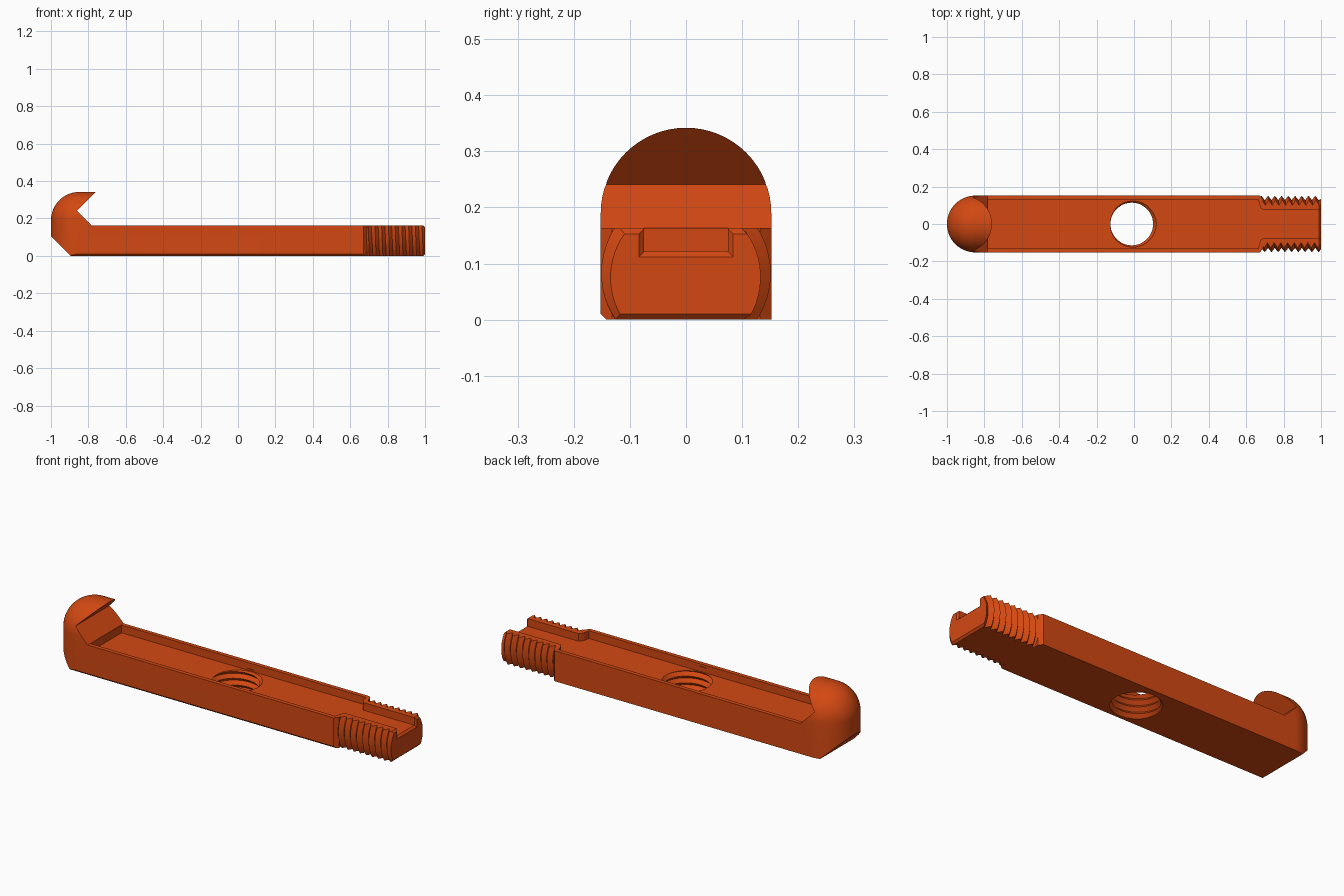
import bpy, bmesh
from math import sin, cos, pi
from mathutils import Matrix, Vector

old = bpy.data.objects.get("Cube")
if old:
    bpy.data.objects.remove(old, do_unlink=True)

R = 0.152            # half width of the bar, also the head radius
HEAD_X, HEAD_Z = -0.848, 0.19
TOP, FLOOR = 0.163, 0.122
PITCH = 0.036

orange = bpy.data.materials.new("burnt_orange")
orange.use_nodes = True
colour = (0.65, 0.065, 0.006, 1)
orange.diffuse_color = colour
bsdf = next(n for n in orange.node_tree.nodes if n.type == 'BSDF_PRINCIPLED')
bsdf.inputs["Base Color"].default_value = colour
bsdf.inputs["Roughness"].default_value = 0.6


def finish(name, bm):
    bmesh.ops.recalc_face_normals(bm, faces=bm.faces)
    mesh = bpy.data.meshes.new(name)
    bm.to_mesh(mesh)
    bm.free()
    mesh.materials.append(orange)
    obj = bpy.data.objects.new(name, mesh)
    bpy.context.collection.objects.link(obj)
    return obj


def loft(name, rings):
    """Solid through a stack of rings with equal point counts."""
    bm = bmesh.new()
    rows = [[bm.verts.new(p) for p in ring] for ring in rings]
    n = len(rows[0])
    for a, b in zip(rows, rows[1:]):
        for i in range(n):
            j = (i + 1) % n
            bm.faces.new((a[i], a[j], b[j], b[i]))
    bm.faces.new(rows[0])
    bm.faces.new(rows[-1])
    return finish(name, bm)


def screw(name, crest, root, length, matrix, limit=None, seg=64):
    """Helical V thread along local z, closed with a fan at each end."""
    bm = bmesh.new()
    chains = []
    count = int(length / PITCH) * seg
    for radius, shift in ((crest, 0), (root, 0.5)):
        chain = []
        for n in range(count + 1):
            a, z = 2 * pi * n / seg, (n / seg + shift) * PITCH
            r = min(radius, limit(z)) if limit else radius
            chain.append(bm.verts.new(matrix @ Vector((r * cos(a), r * sin(a), z))))
        chains.append(chain)
    c, r = chains
    for n in range(count):
        bm.faces.new((c[n], c[n + 1], r[n + 1], r[n]))
        if n + seg < count:
            bm.faces.new((r[n], r[n + 1], c[n + 1 + seg], c[n + seg]))
    tips = [bm.verts.new(matrix @ Vector((0, 0, z))) for z in (0, length)]
    middle = matrix @ Vector((0, 0, length / 2))
    for e in [e for e in bm.edges if e.is_boundary]:
        near = min(tips, key=lambda t: (t.co - e.verts[0].co).length)
        bm.faces.new((e.verts[0], e.verts[1], near))
    return finish(name, bm)


def boolean(obj, cutter, operation):
    mod = obj.modifiers.new("cut", 'BOOLEAN')
    mod.operation, mod.solver, mod.object = operation, 'EXACT', cutter
    bpy.context.view_layer.objects.active = obj
    bpy.ops.object.modifier_apply(modifier=mod.name)
    bpy.data.objects.remove(cutter, do_unlink=True)


# Bar and rounded head: a stack of round-ended outlines closing into a dome
def footprint(r, z, seg=48):
    arc = [(HEAD_X - r * sin(pi * i / seg), r * cos(pi * i / seg), z) for i in range(seg + 1)]
    end = max(r - 0.02, r * 0.5)
    return arc + [(0.672, -r, z), (0.69, -end, z), (0.69, end, z), (0.672, r, z)]


steps = 16
rings = [footprint(R, -0.1)]
for i in range(steps + 1):
    a = pi / 2 * i / steps
    rings.append(footprint(max(R * cos(a), 0.001), HEAD_Z + R * sin(a)))
bar = loft("hooked_threaded_bar", rings)

# Threaded end, tapered at its tip
start = 0.6
along_x = Matrix.Translation((start, 0, 0.0825)) @ Matrix.Rotation(pi / 2, 4, 'Y')
thread = screw("end_thread", 0.151, 0.128, 0.47, along_x,
               lambda z: 0.14 + (1 - start - z))
boolean(bar, thread, 'UNION')

# Side outline: hook notch, heel chamfer, flat top and bottom, chamfered tip
side = [(-1.02, 0.125), (-1.02, 0.36), (-0.742, 0.36), (-0.861, 0.241), (-0.783, TOP),
        (0.99, TOP), (1, 0.153), (1, 0.01), (0.99, 0), (-0.895, 0)]
outline = loft("side_outline", [[(x, y, z) for x, z in side] for y in (-0.3, 0.3)])
boolean(bar, outline, 'INTERSECT')

# Shallow trough, narrowing to a slot through the threaded end
half = [(-0.78, 0.13), (0.665, 0.13), (0.672, 0.1), (0.678, 0.086), (0.69, 0.075), (1.1, 0.075)]
plan = half + [(x, -y) for x, y in reversed(half)]
trough = loft("trough_cutter", [[(x, y, z) for x, y in plan] for z in (FLOOR, 0.2)])
boolean(bar, trough, 'DIFFERENCE')


# Flared mouth of the slot
def mouth(x, grow):
    y, z = 0.074 + grow, FLOOR - grow
    return [(x, -y, z), (x, y, z), (x, y, 0.25), (x, -y, 0.25)]


boolean(bar, loft("slot_flare", [mouth(0.99, 0), mouth(1.02, 0.03)]), 'DIFFERENCE')

# Small chamfer along one lower edge
edge = [(-0.172, -0.02), (-0.122, -0.02), (-0.172, 0.03)]
boolean(bar, loft("edge_chamfer", [[(x, y, z) for y, z in edge] for x in (-1.1, 0.7)]),
        'DIFFERENCE')

# Tapped hole through the middle
tap = screw("tap_cutter", 0.132, 0.114, 0.4, Matrix.Translation((-0.012, 0, -0.13)))
boolean(bar, tap, 'DIFFERENCE')

# Smooth curved faces, keep edges crisp
bpy.ops.object.select_all(action='DESELECT')
bar.select_set(True)
bpy.context.view_layer.objects.active = bar
bpy.ops.object.shade_smooth_by_angle(angle=pi / 7)
